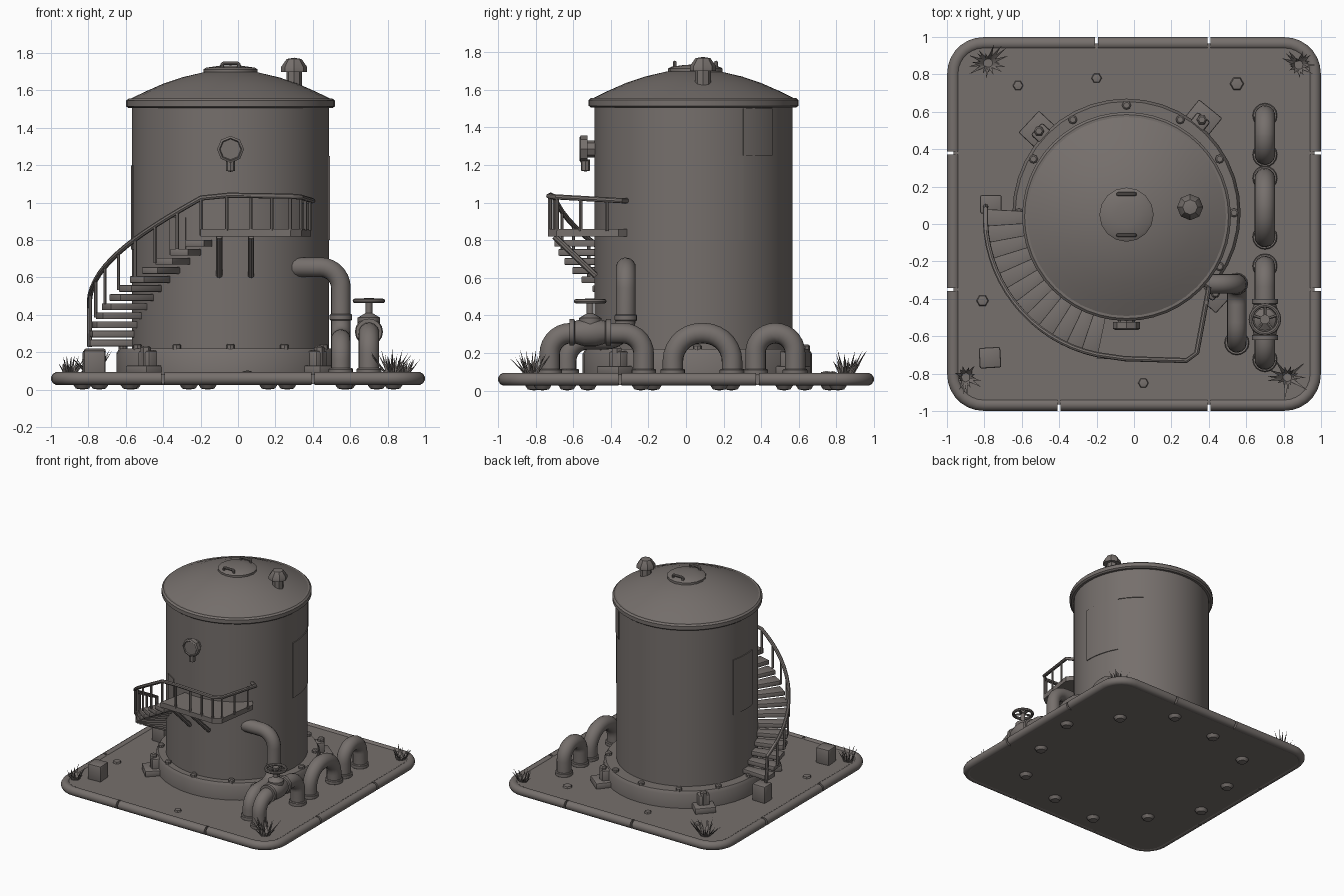
import bpy, bmesh, math, random
from mathutils import Vector, Matrix, Quaternion

if "Cube" in bpy.data.objects:
    bpy.data.objects.remove(bpy.data.objects["Cube"])

random.seed(4)
CX, CY = -0.04, 0.04          # tank axis
mat = bpy.data.materials.new("warm_grey")
mat.diffuse_color = (0.18, 0.16, 0.15, 1)
mat.use_nodes = True
mat.node_tree.nodes["Principled BSDF"].inputs["Base Color"].default_value = mat.diffuse_color


def finish(name, bm, angle=35):
    bmesh.ops.remove_doubles(bm, verts=bm.verts, dist=1e-5)
    bmesh.ops.recalc_face_normals(bm, faces=bm.faces)
    me = bpy.data.meshes.new(name)
    bm.to_mesh(me)
    bm.free()
    me.materials.append(mat)
    for p in me.polygons:
        p.use_smooth = True
    me.set_sharp_from_angle(angle=math.radians(angle))
    ob = bpy.data.objects.new(name, me)
    bpy.context.collection.objects.link(ob)
    return ob


def lathe(name, profile, seg, loc, axis='Z', angle=35):
    """Turned part from (radius, height) pairs; axis 'Y' points towards the front."""
    bm = bmesh.new()
    rings = [[bm.verts.new((r * math.cos(2 * math.pi * i / seg), r * math.sin(2 * math.pi * i / seg), z))
              for i in range(seg)] for r, z in profile]
    for a, b in zip(rings, rings[1:]):
        for i in range(seg):
            bm.faces.new((a[i], a[(i + 1) % seg], b[(i + 1) % seg], b[i]))
    bmesh.ops.remove_doubles(bm, verts=bm.verts, dist=1e-5)
    rot = Matrix.Rotation(math.pi / 2, 4, 'X') if axis == 'Y' else Matrix()
    bm.transform(Matrix.Translation(loc) @ rot)
    return finish(name, bm, angle)


def prism(name, pts, z0, z1, bevel=0.0):
    bm = bmesh.new()
    f = bm.faces.new([bm.verts.new((x, y, z0)) for x, y in pts])
    r = bmesh.ops.extrude_face_region(bm, geom=[f])
    bmesh.ops.translate(bm, vec=(0, 0, z1 - z0), verts=[v for v in r['geom'] if isinstance(v, bmesh.types.BMVert)])
    if bevel:
        bmesh.ops.bevel(bm, geom=bm.edges[:], offset=bevel, segments=2, affect='EDGES', profile=0.5)
    return finish(name, bm)


def box(name, size, loc, rot=0.0, bevel=0.008):
    bm = bmesh.new()
    bmesh.ops.create_cube(bm, size=1, matrix=Matrix.Translation(loc) @ Matrix.Rotation(rot, 4, 'Z')
                          @ Matrix.Diagonal((*size, 1)))
    bmesh.ops.bevel(bm, geom=bm.edges[:], offset=bevel, segments=2, affect='EDGES', profile=0.5)
    return finish(name, bm)


def fillet(pts, rad, n=7):
    """Round the inner corners of a path."""
    pts = [Vector(p) for p in pts]
    out = [pts[0]]
    for a, b, c in zip(pts, pts[1:], pts[2:]):
        p, q = b + (a - b).normalized() * rad, b + (c - b).normalized() * rad
        o = p + q - b
        for i in range(n + 1):
            t = math.pi / 2 * i / n
            out.append(o + (p - o) * math.cos(t) + (q - o) * math.sin(t))
    return out + [pts[-1]]


def tube(name, pts, r, sides=14, closed=False):
    pts = [Vector(p) for p in pts]
    n = len(pts)
    bm, rings, prev, nor = bmesh.new(), [], None, None
    for i, p in enumerate(pts):
        a = pts[i - 1] if (i or closed) else p
        b = pts[(i + 1) % n] if (i < n - 1 or closed) else p
        t = (b - a).normalized()
        nor = t.orthogonal().normalized() if prev is None else prev.rotation_difference(t) @ nor
        prev = t
        bi = t.cross(nor)
        rings.append([bm.verts.new(p + r * (nor * math.cos(2 * math.pi * k / sides)
                                            + bi * math.sin(2 * math.pi * k / sides))) for k in range(sides)])
    for a, b in zip(rings, rings[1:] + (rings[:1] if closed else [])):
        for k in range(sides):
            bm.faces.new((a[k], a[(k + 1) % sides], b[(k + 1) % sides], b[k]))
    if not closed:
        bm.faces.new(rings[0])
        bm.faces.new(rings[-1])
    return finish(name, bm, 40)


def polar(r, deg, z=None, cx=CX, cy=CY):
    p = (cx + r * math.cos(math.radians(deg)), cy + r * math.sin(math.radians(deg)))
    return p if z is None else (*p, z)


# Base slab with rounded curb stones around the edge
E = 0.965
corners = [(-E, -E, 0), (E, -E, 0), (E, E, 0), (-E, E, 0), (-E, -E, 0), (E, -E, 0)]
outline = [v for k in range(1, 5) for v in fillet(corners[k - 1:k + 2], 0.16)[1:-1]]
prism("slab", [(v.x, v.y) for v in outline], 0.03, 0.085)
G, Z = 0.008, 0.06
curbs = [[(-0.2 - G, E), (-E, E), (-E, 0.38 + G)], [(0.4 + G, E), (E, E), (E, 0.38 + G)],
         [(-0.4 - G, -E), (-E, -E), (-E, -0.35 - G)], [(0.4 + G, -E), (E, -E), (E, -0.35 - G)],
         [(-0.2 + G, E), (0.4 - G, E)], [(-0.4 + G, -E), (0.4 - G, -E)],
         [(-E, -0.35 + G), (-E, 0.38 - G)], [(E, -0.35 + G), (E, 0.38 - G)]]
for c in curbs:
    c = [(x, y, Z) for x, y in c]
    tube("curb_stone", fillet(c, 0.16) if len(c) == 3 else c, 0.035, 12)
# Lumps underneath and loose stones on top
for i in range(12):
    x, y = polar(0.78 if i % 2 else 0.85, i * 30 + 12, cx=0, cy=0)
    lathe("underside_lump", [(0, 0), (0.035, 0.006), (0.055, 0.035)], 10, (x, y, 0))
for x, y, r in [(-0.81, -0.41, 0.035), (0.55, 0.75, 0.04), (-0.2, 0.78, 0.03), (-0.62, 0.74, 0.03), (0.05, -0.85, 0.03)]:
    lathe("loose_stone", [(r, 0.08), (r * 0.8, 0.098), (0, 0.103)], 6, (x, y, 0))

# Foundation ring, anchor bolts and anchor feet
RY = 0.06
lathe("foundation_ring", [(0, 0.08), (0.61, 0.08), (0.61, 0.195), (0.595, 0.22), (0, 0.22)], 40, (CX, RY, 0))
for i in range(12):
    lathe("ring_bolt", [(0.024, 0.21), (0.024, 0.238), (0.016, 0.245), (0, 0.245)], 8, polar(0.575, i * 30, 0, cy=RY))
for a in (51, 137, 225, 318):
    r = math.radians(a)
    box("anchor_plate", (0.17, 0.16, 0.05), polar(0.63, a, 0.105, cy=RY), r)
    box("anchor_block", (0.10, 0.09, 0.12), polar(0.61, a, 0.15, cy=RY), r, 0.015)
    lathe("anchor_bolt", [(0.028, 0.12), (0.028, 0.225), (0.018, 0.235), (0, 0.235)], 6, polar(0.64, a, 0, cy=RY))

# Tank body, rim, domed roof
lathe("tank_body", [(0, 0.2), (0.527, 0.2), (0.527, 1.53), (0, 1.53)], 48, (CX, CY, 0))
lathe("tank_rim", [(0.51, 1.505), (0.545, 1.505), (0.558, 1.515), (0.558, 1.545), (0.545, 1.557), (0.5, 1.557)], 48, (CX, CY, 0))
lathe("domed_roof", [(0.54, 1.553), (0.46, 1.592), (0.36, 1.636), (0.26, 1.67), (0.14, 1.698), (0, 1.706)], 40, (CX, CY, 0))


def wall_plate(a0, a1, z0, z1):
    n = 8
    arc = [a0 + (a1 - a0) * i / n for i in range(n + 1)]
    prism("wall_plate", [polar(0.533, a) for a in arc] + [polar(0.52, a) for a in reversed(arc)], z0, z1)


for plate in [(-3, 30, 0.80, 1.25), (30, 52, 1.25, 1.5), (165, 190, 0.75, 1.2), (232, 243, 0.72, 0.92)]:
    wall_plate(*plate)

# Roof hatch with handles, and vent
lathe("roof_hatch", [(0.145, 1.68), (0.145, 1.713), (0.13, 1.722), (0.06, 1.732), (0, 1.735)], 16, (CX, CY + 0.01, 0))
for y in (CY - 0.1, CY + 0.12):
    tube("hatch_handle", fillet([(CX - 0.045, y, 1.70), (CX - 0.045, y, 1.745), (CX + 0.045, y, 1.745), (CX + 0.045, y, 1.70)], 0.01, 3), 0.01, 8)
lathe("roof_vent", [(0.042, 1.58), (0.042, 1.70), (0.07, 1.70), (0.07, 1.725), (0.04, 1.768), (0, 1.775)], 8, (0.30, 0.09, 0))

# Gauge on the front wall
lathe("gauge", [(0.045, -0.05), (0.045, 0.02), (0.072, 0.02), (0.072, 0.055), (0.06, 0.062), (0.055, 0.054), (0, 0.054)], 8, (CX, -0.505, 1.285), 'Y')
lathe("gauge_stem", [(0, 1.165), (0.024, 1.17), (0.024, 1.23), (0, 1.23)], 8, (CX, -0.535, 0))

# Spiral stairs, start block and landing
A0, A1, N = 177, 258, 12
for i in range(N):
    a = A0 + (A1 - A0) * i / N
    b = a + 8
    z = 0.25 + i * 0.0485
    prism("stair_tread", [polar(0.52, a), polar(0.755, a), polar(0.755, b), polar(0.52, b)], z - 0.018, z + 0.018, 0.005)
box("start_block", (0.115, 0.10, 0.14), (-0.765, 0.105, 0.15), 0, 0.01)
box("loose_block", (0.115, 0.11, 0.13), (-0.77, -0.715, 0.145), 0.06, 0.01)
prism("landing", [(-0.2, -0.72), (0.28, -0.735), (0.34, -0.69), (0.39, -0.36)]
      + [polar(0.515, a) for a in range(318, 256, -6)], 0.82, 0.86)
for x in (0.07, -0.1):
    tube("landing_brace", [(x, -0.70, 0.82), (x, -0.48, 0.61)], 0.017, 8)

# Handrail with posts
stair = [polar(0.755, A0 + (A1 - A0) * i / 16, 0.44 + 0.585 * i / 16) for i in range(17)]
land = [(-0.05, -0.72, 1.04), (0.28, -0.73, 1.035), (0.335, -0.69, 1.03), (0.40, -0.34, 1.01), (0.34, -0.31, 1.01)]
tube("handrail", [polar(0.755, A0 - 1, 0.23)] + stair + land, 0.014, 8)
for i in range(2, 17, 2):
    x, y, z = stair[i]
    tube("stair_post", [(x, y, z - 0.2), (x, y, z)], 0.009, 6)
for x, y in [(-0.06, -0.72), (0.07, -0.72), (0.18, -0.725), (0.28, -0.725), (0.335, -0.685), (0.36, -0.56), (0.385, -0.42)]:
    tube("landing_post", [(x, y, 0.85), (x, y, 1.03)], 0.009, 6)


# Pipes
def collar(x, y, z, r=0.066, h=0.035):
    lathe("pipe_collar", [(0, z), (r - 0.005, z), (r, z + 0.006), (r, z + h - 0.006), (r - 0.005, z + h), (0, z + h)], 16, (x, y, 0))


tube("outlet_pipe", fillet([(0.29, -0.32, 0.655), (0.55, -0.32, 0.655), (0.55, -0.32, 0.27), (0.55, -0.635, 0.27), (0.55, -0.635, 0.08)], 0.11), 0.053)
collar(0.55, -0.32, 0.37, 0.06)
collar(0.55, -0.635, 0.08)
for y0, y1, bend in [(-0.725, -0.225, 0.11), (-0.07, 0.245, 0.15), (0.37, 0.58, 0.104)]:
    tube("ground_pipe", fillet([(0.7, y0, 0.08), (0.7, y0, 0.305), (0.7, y1, 0.305), (0.7, y1, 0.08)], bend), 0.055)
    collar(0.7, y0, 0.08)
    collar(0.7, y1, 0.08)

# Valve and hand wheel
VY = -0.51
lathe("valve_body", [(0, -0.11), (0.07, -0.11), (0.07, -0.085), (0.06, -0.08), (0.075, -0.03), (0.075, 0.03),
                     (0.06, 0.08), (0.07, 0.085), (0.07, 0.11), (0, 0.11)], 16, (0.7, VY, 0.31), 'Y')
lathe("valve_bonnet", [(0.06, 0.31), (0.06, 0.385), (0.035, 0.40), (0.018, 0.41), (0.018, 0.475), (0.026, 0.475),
                       (0.026, 0.49), (0, 0.49)], 12, (0.7, VY, 0))
wheel = lambda r, a: polar(r, a, 0.475, 0.7, VY)
tube("hand_wheel", [wheel(0.075, i * 18) for i in range(20)], 0.012, 8, True)
for i in range(5):
    tube("wheel_spoke", [wheel(0.01, i * 72 + 18), wheel(0.075, i * 72 + 18)], 0.008, 6)

# Grass tufts in the corners
for gx, gy in [(-0.78, 0.86), (0.88, 0.85), (-0.90, -0.82), (0.82, -0.82)]:
    bm = bmesh.new()
    big = 1.1 if abs(gx) < 0.85 else 0.8
    for i in range(18):
        a = i * 2.4
        lean = big * random.uniform(0.02, 0.1)
        d, s = Vector((math.cos(a), math.sin(a), 0)), Vector((-math.sin(a), math.cos(a), 0)) * 0.011
        root = Vector((gx, gy, 0.08)) + d * 0.02
        tip = root + d * lean + Vector((0, 0, big * random.uniform(0.07, 0.13)))
        v = [bm.verts.new(p) for p in (root - s, root + s, root + d * 0.014, tip)]
        for f in ((0, 1, 3), (1, 2, 3), (2, 0, 3), (0, 2, 1)):
            bm.faces.new([v[k] for k in f])
    finish("grass_tuft", bm, 30)
